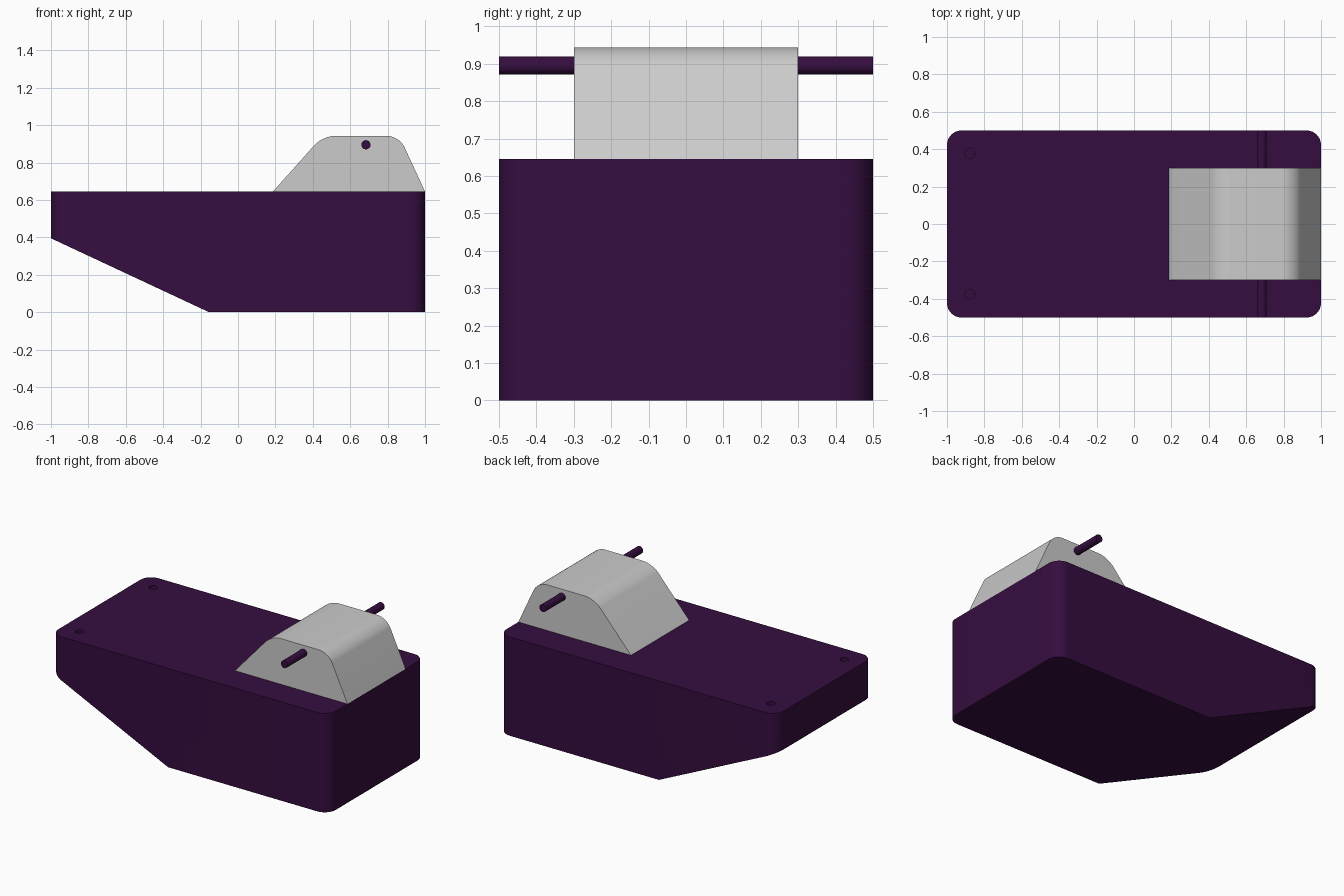
import bpy, bmesh
from math import radians
from mathutils import Vector

if "Cube" in bpy.data.objects:
    bpy.data.objects.remove(bpy.data.objects["Cube"])

purple = bpy.data.materials.new("dark_purple")
purple.diffuse_color = (0.036, 0.004, 0.05, 1)
purple.use_nodes = True
purple.node_tree.nodes["Principled BSDF"].inputs["Base Color"].default_value = purple.diffuse_color


def finish(bm, name, mat=None):
    bmesh.ops.recalc_face_normals(bm, faces=bm.faces[:])
    me = bpy.data.meshes.new(name)
    bm.to_mesh(me)
    bm.free()
    ob = bpy.data.objects.new(name, me)
    bpy.context.collection.objects.link(ob)
    if mat:
        me.materials.append(mat)
    return ob


def smooth(ob):
    bpy.ops.object.select_all(action='DESELECT')
    ob.select_set(True)
    bpy.context.view_layer.objects.active = ob
    bpy.ops.object.shade_smooth_by_angle(angle=radians(30))


def prism(points, direction):
    bm = bmesh.new()
    face = bm.faces.new([bm.verts.new(p) for p in points])
    out = bmesh.ops.extrude_face_region(bm, geom=[face])
    verts = [g for g in out["geom"] if isinstance(g, bmesh.types.BMVert)]
    bmesh.ops.translate(bm, verts=verts, vec=direction)
    return bm


def round_edges(bm, test, offset, segments):
    edges = [e for e in bm.edges if test(*[v.co for v in e.verts])]
    bmesh.ops.bevel(bm, geom=edges, offset=offset, segments=segments,
                    profile=0.5, affect='EDGES')


# Body: block with rounded upright corners, sliced by a sloping underside
H = 0.645
bm = prism([(-1, -0.5, 0), (1, -0.5, 0), (1, 0.5, 0), (-1, 0.5, 0)], (0, 0, H))
round_edges(bm, lambda a, b: abs(a.z - b.z) > 0.1, 0.078, 12)
cut = bmesh.ops.bisect_plane(bm, geom=bm.verts[:] + bm.edges[:] + bm.faces[:],
                             plane_co=(-1, 0, 0.395), plane_no=(-0.395, 0, -0.845),
                             clear_outer=True)
rim = [g for g in cut["geom_cut"] if isinstance(g, bmesh.types.BMEdge)]
bmesh.ops.edgenet_fill(bm, edges=rim)
body = finish(bm, "body", purple)

# Two small holes in the top of the body
for y in (-0.378, 0.378):
    bpy.ops.mesh.primitive_cylinder_add(vertices=32, radius=0.026, depth=0.2,
                                        location=(-0.877, y, H))
    cutter = bpy.context.object
    cutter.name = "hole_cutter"
    cutter.hide_render = True
    bpy.context.view_layer.objects.active = body
    mod = body.modifiers.new("hole", 'BOOLEAN')
    mod.operation, mod.solver, mod.object = 'DIFFERENCE', 'EXACT', cutter
    bpy.ops.object.modifier_apply(modifier=mod.name)
    bpy.data.objects.remove(cutter)
smooth(body)

# Cabin: trapezoid profile with two rounded shoulders
bm = prism([(0.187, -0.3, H), (1, -0.3, H), (0.862, -0.3, 0.943), (0.453, -0.3, 0.943)],
           (0, 0.6, 0))
round_edges(bm, lambda a, b: abs(a.y - b.y) > 0.1 and a.z > 0.8, 0.066, 10)
smooth(finish(bm, "cabin"))

# Cross rod running through the cabin
bpy.ops.mesh.primitive_cylinder_add(vertices=32, radius=0.0245, depth=1.0,
                                    location=(0.684, 0, 0.895),
                                    rotation=(radians(90), 0, 0))
rod = bpy.context.object
rod.name = "cross_rod"
rod.data.materials.append(purple)
smooth(rod)
